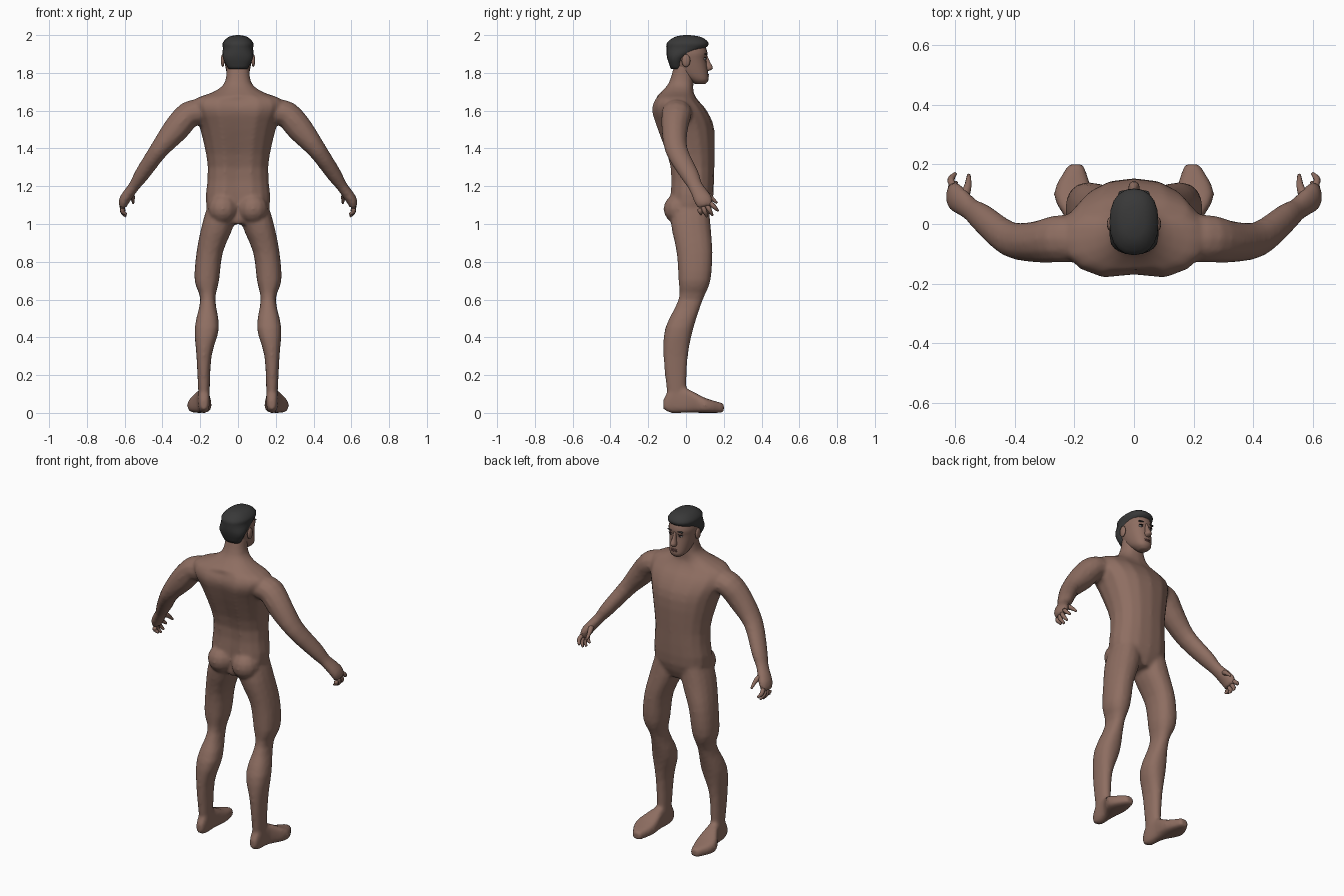
import bpy, bmesh, math
from mathutils import Vector, Matrix

if "Cube" in bpy.data.objects:
    bpy.data.objects.remove(bpy.data.objects["Cube"], do_unlink=True)


def material(name, red, green, blue):
    mat = bpy.data.materials.new(name)
    mat.use_nodes = True
    colour = (red, green, blue, 1)
    mat.diffuse_color = colour
    mat.node_tree.nodes["Principled BSDF"].inputs["Base Color"].default_value = colour
    return mat


skin = material("brown skin", .27, .155, .12)
dark_hair = material("dark hair", .04, .04, .04)
eye_white = material("eye white", .5, .5, .5)
dark_iris = material("dark iris", .02, .01, .01)
lip_brown = material("lip brown", .19, .09, .08)


def spline(rows, steps=3):
    """Smooth a few key rows into many with a Catmull-Rom curve."""
    keys = [Vector(row) for row in rows]
    padded = [keys[0], *keys, keys[-1]]
    result = []
    for before, start, end, after in zip(padded, padded[1:], padded[2:], padded[3:]):
        for step in range(steps):
            t = step / steps
            leave, arrive = (end - before) / 2, (after - start) / 2
            bend = (end - start) * 3 - leave * 2 - arrive
            twist = (start - end) * 2 + leave + arrive
            result.append(start + leave * t + bend * t * t + twist * t * t * t)
    return result + [keys[-1]]


def circle(count, power=2):
    """Unit circle, squarer for a higher power."""
    for index in range(count):
        angle = math.tau * index / count
        yield [math.copysign(abs(value) ** (2 / power), value)
               for value in (math.cos(angle), math.sin(angle))]


def bridge(bm, loops):
    """Join loops of points into a closed skin."""
    rows = [[bm.verts.new(point) for point in loop] for loop in loops]
    for lower, upper in zip(rows, rows[1:]):
        for index in range(len(lower)):
            bm.faces.new((lower[index - 1], lower[index], upper[index], upper[index - 1]))
    bm.faces.new(rows[0])
    bm.faces.new(rows[-1])


def loft(bm, rings, side=1, lying=False, count=16, power=2.3):
    """Rings: position, least x, greatest x, least and greatest across."""
    loops = []
    for position, left, right, low, high in spline(rings):
        loop = []
        for c, s in circle(count, power):
            x = side * (left + right + (right - left) * c) / 2
            across = (low + high + (high - low) * s) / 2
            loop.append((x, position, across) if lying else (x, across, position))
        loops.append(loop)
    bridge(bm, loops)


def symmetric(bm, rings, **options):
    """Rings: height, half width, back, front."""
    loft(bm, [(z, -half, half, back, front) for z, half, back, front in rings], **options)


def tube(bm, rings, side, count=12):
    """Limb along a path: x, y, z, radius along y, radius across."""
    rows = spline(rings)
    path = [row.to_3d() if len(row) == 3 else Vector(row[:3]) for row in rows]
    loops = []
    for index, row in enumerate(rows):
        ahead = path[min(index + 1, len(path) - 1)]
        along = (ahead - path[max(index - 1, 0)]).normalized()
        wide = Vector((0, 1, 0))
        wide = (wide - along * wide.dot(along)).normalized()
        thick = along.cross(wide)
        points = [path[index] + wide * row[3] * c + thick * row[4] * s
                  for c, s in circle(count)]
        loops.append([(side * p.x, p.y, p.z) for p in points])
    bridge(bm, loops)


def ball(bm, centre, size):
    matrix = Matrix.Translation(centre) @ Matrix.Diagonal((*size, 1))
    bmesh.ops.create_uvsphere(bm, u_segments=12, v_segments=8, radius=1, matrix=matrix)


def finish(name, bm, mat):
    bmesh.ops.recalc_face_normals(bm, faces=bm.faces)
    mesh = bpy.data.meshes.new(name)
    bm.to_mesh(mesh)
    bm.free()
    mesh.materials.append(mat)
    mesh.shade_smooth()
    part = bpy.data.objects.new(name, mesh)
    bpy.context.collection.objects.link(part)
    return part


# Torso and neck
bm = bmesh.new()
symmetric(bm, [(1, .1, -.06, .1), (1.1, .17, -.09, .14), (1.3, .16, -.09, .15),
               (1.5, .2, -.16, .15), (1.6, .24, -.19, .11), (1.66, .23, -.17, .06),
               (1.7, .13, -.13, .04), (1.75, .07, -.09, .04), (1.85, .06, -.06, .04)])
# Spine groove
for vert in bm.verts:
    if abs(vert.co.x) < .02 and vert.co.y < -.07 and vert.co.z < 1.67:
        vert.co.y += .02

# Legs, feet, arms and buttocks
leg = [(1.1, .02, .16, -.07, .12), (1, .02, .19, -.08, .13), (.85, .08, .22, -.05, .14),
       (.7, .1, .23, -.04, .13), (.6, .12, .2, -.04, .09), (.45, .1, .23, -.11, .04),
       (.3, .14, .22, -.12, .01), (.1, .15, .21, -.1, 0)]
foot = [(-.12, .16, .2, .02, .07), (-.08, .15, .21, 0, .13), (0, .15, .22, 0, .13),
        (.1, .14, .27, 0, .08), (.2, .17, .22, 0, .05)]
arm = [(.2, -.05, 1.59, .08, .07), (.26, -.05, 1.58, .08, .07), (.33, -.06, 1.5, .07, .07),
       (.42, -.05, 1.39, .06, .05), (.51, .02, 1.26, .05, .04), (.55, .05, 1.2, .04, .03),
       (.6, .09, 1.13, .05, .03), (.61, .1, 1.09, .04, .02)]
for side in (-1, 1):
    loft(bm, leg, side)
    loft(bm, foot, side, lying=True, power=3)
    tube(bm, arm, side)
    ball(bm, (side * .08, -.04, 1.08), (.08, .08, .08))

# Blend the parts into one skin
body = finish("body", bm, skin)
blend = body.modifiers.new("blend", "REMESH")
blend.mode = "VOXEL"
blend.voxel_size = .01
blend.use_smooth_shade = True
soften = body.modifiers.new("soften", "SMOOTH")
soften.iterations = 6

# Fingers fan out between the first and the last; the middle ones reach further
first_knuckle, last_knuckle = Vector((.61, .13, 1.11)), Vector((.61, .07, 1.08))
first_tip, last_tip = Vector((.6, .17, 1.07)), Vector((.59, .08, 1.05))
thumb = [(.58, .08, 1.17, .02, .02), (.56, .12, 1.15, .014, .014), (.555, .165, 1.11, .006, .006)]
for side, label in ((-1, "right"), (1, "left")):
    bm = bmesh.new()
    for finger in range(4):
        fan = finger / 3
        knuckle = first_knuckle.lerp(last_knuckle, fan)
        tip = first_tip.lerp(last_tip, fan)
        tip.z -= .02 * math.sin(math.pi * fan)
        middle = (knuckle + tip) / 2
        middle.x += .01
        tube(bm, [(*knuckle, .012, .012), (*middle, .012, .012), (*tip, .006, .006)], side, 8)
    tube(bm, thumb, side, 8)
    finish(label + "_fingers", bm, skin)

# Head
bm = bmesh.new()
symmetric(bm, [(1.74, .02, .05, .1), (1.76, .045, .02, .118), (1.8, .06, -.04, .117),
               (1.87, .073, -.08, .108), (1.91, .076, -.09, .113), (1.97, .06, -.07, .09)],
          count=20)
finish("head", bm, skin)

# Nose
bm = bmesh.new()
symmetric(bm, [(1.81, .01, .1, .12), (1.825, .019, .1, .143), (1.86, .01, .09, .127),
               (1.9, .01, .09, .11)], count=10)
finish("nose", bm, skin)

# Cropped hair that steps back behind the ears
bm = bmesh.new()
symmetric(bm, [(1.82, .05, -.08, -.02), (1.88, .08, -.1, 0), (1.93, .08, -.104, .1),
               (1.96, .08, -.1, .118), (1.99, .05, -.06, .08), (2, .01, -.01, .02)], count=20)
finish("hair", bm, dark_hair)

# Paired face details
details = [("ears", skin, (.081, 0, 1.865), (.01, .023, .034)),
           ("eyes", eye_white, (.031, .097, 1.874), (.014, .01, .006)),
           ("irises", dark_iris, (.031, .105, 1.874), (.006, .003, .006)),
           ("upper_lids", dark_iris, (.031, .1, 1.881), (.016, .01, .002)),
           ("eyebrows", dark_hair, (.033, .103, 1.9), (.02, .01, .004))]
for name, mat, (x, y, z), size in details:
    bm = bmesh.new()
    for side in (-1, 1):
        ball(bm, (side * x, y, z), size)
    finish(name, bm, mat)

# Lips
bm = bmesh.new()
for z in (1.783, 1.791):
    ball(bm, (0, .112, z), (.023, .01, .005))
finish("lips", bm, lip_brown)
